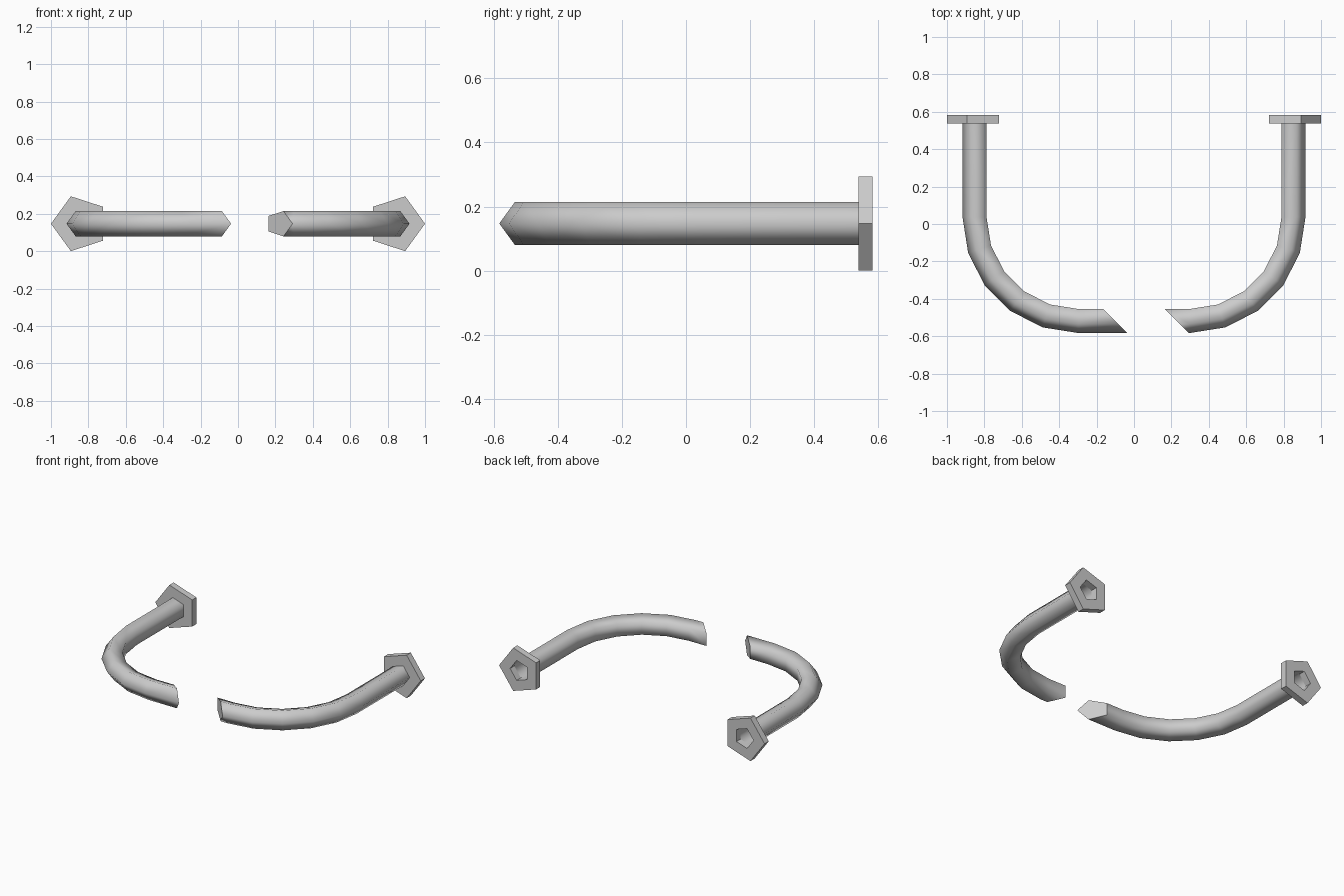
import bpy, bmesh, math

if "Cube" in bpy.data.objects:
    bpy.data.objects.remove(bpy.data.objects["Cube"])

Z = 0.147            # height of the pipe axis
R_TUBE, R_FLANGE = 0.071, 0.154
CX, CY, R_BEND = 0.297, 0.037, 0.549
Y_FRONT, Y_BACK = 0.538, 0.583
SIDES = 5


def profile(r):
    # pentagon as (outward, up) offsets, one corner pointing outward
    return [(r * math.cos(2 * math.pi * i / SIDES), r * math.sin(2 * math.pi * i / SIDES))
            for i in range(SIDES)]


def skin(bm, rings, closed=False):
    rows = [[bm.verts.new(p) for p in ring] for ring in rings]
    pairs = list(zip(rows, rows[1:])) + ([(rows[-1], rows[0])] if closed else [])
    for a, b in pairs:
        for i in range(SIDES):
            j = (i + 1) % SIDES
            bm.faces.new((a[i], a[j], b[j], b[i]))
    return rows


def finish(bm, name):
    bmesh.ops.recalc_face_normals(bm, faces=bm.faces[:])
    mesh = bpy.data.meshes.new(name)
    bm.to_mesh(mesh)
    bm.free()
    bpy.context.collection.objects.link(bpy.data.objects.new(name, mesh))


def bent_pipe(name, side, cut_x):
    # straight run, 90 degree bend in five steps, then a 45 degree mitred end
    prof = profile(R_TUBE)
    rings = [[(side * (CX + R_BEND + o), Y_FRONT, Z + u) for o, u in prof]]
    for k in range(6):
        a = math.radians(18 * k)
        rings.append([(side * (CX + (R_BEND + o) * math.cos(a)),
                       CY - (R_BEND + o) * math.sin(a), Z + u) for o, u in prof])
    rings.append([(cut_x - (R_TUBE - o), CY - R_BEND - o, Z + u) for o, u in prof])
    bm = bmesh.new()
    rows = skin(bm, rings)
    for f in bm.faces:
        f.smooth = True
    # flat cap on the mitred end
    cap = bm.faces.new(rows[-1])
    for e in cap.edges:
        e.smooth = False
    finish(bm, name)


def flange(name, side):
    # pentagonal wall plate with a hole the size of the pipe
    rings = [[(side * (CX + R_BEND + o), y, Z + u) for o, u in profile(r)]
             for r, y in ((R_TUBE, Y_FRONT), (R_FLANGE, Y_FRONT),
                          (R_FLANGE, Y_BACK), (R_TUBE, Y_BACK))]
    bm = bmesh.new()
    skin(bm, rings, closed=True)
    finish(bm, name)


for label, side, cut_x in (("left", -1, -0.037), ("right", 1, 0.292)):
    bent_pipe(label + "_pipe", side, cut_x)
    flange(label + "_flange", side)
